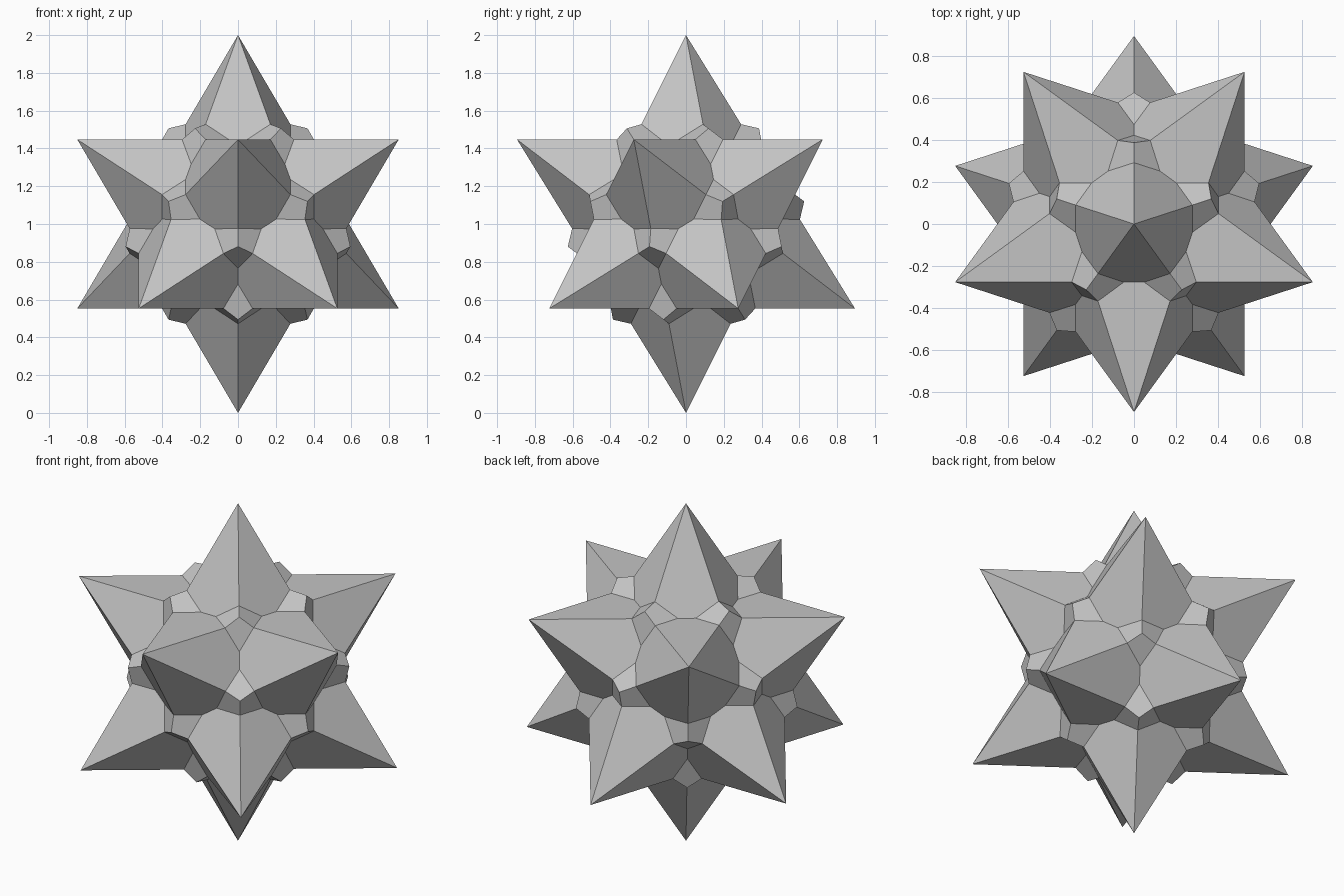
import bpy, bmesh, math
from mathutils import Matrix

cube = bpy.data.objects.get("Cube")
if cube:
    bpy.data.objects.remove(cube, do_unlink=True)

CENTRE = Matrix.Translation((0, 0, 1))
SPIN = Matrix.Rotation(-math.pi / 2, 4, "Z")

grey = bpy.data.materials.new("plain_grey")
grey.use_nodes = True
grey.diffuse_color = (0.55, 0.55, 0.55, 1)
grey.node_tree.nodes["Principled BSDF"].inputs["Base Color"].default_value = grey.diffuse_color


def icosahedron(radius):
    bm = bmesh.new()
    bmesh.ops.create_icosphere(bm, subdivisions=1, radius=radius, matrix=SPIN)
    return bm


def finish(bm, name):
    bmesh.ops.recalc_face_normals(bm, faces=bm.faces)
    bm.transform(CENTRE)
    mesh = bpy.data.meshes.new(name)
    bm.to_mesh(mesh)
    bm.free()
    mesh.materials.append(grey)
    obj = bpy.data.objects.new(name, mesh)
    bpy.context.collection.objects.link(obj)


# Twelve five-sided spikes: one facet at each end of every icosahedron edge
guide = icosahedron(1)
star = bmesh.new()
valley_radius = 0.5628
for edge in guide.edges:
    feet = [f.calc_center_median().normalized() * valley_radius for f in edge.link_faces]
    for tip in edge.verts:
        star.faces.new([star.verts.new(p) for p in (tip.co, *feet)])
guide.free()
bmesh.ops.remove_doubles(star, verts=star.verts, dist=0.001)
finish(star, "star_spikes")

# Twenty small three-sided knobs that poke out between the spikes
knobs = icosahedron(0.596)
poked = bmesh.ops.poke(knobs, faces=knobs.faces[:])
for v in poked["verts"]:
    v.co = v.co.normalized() * 0.637
finish(knobs, "valley_knobs")
